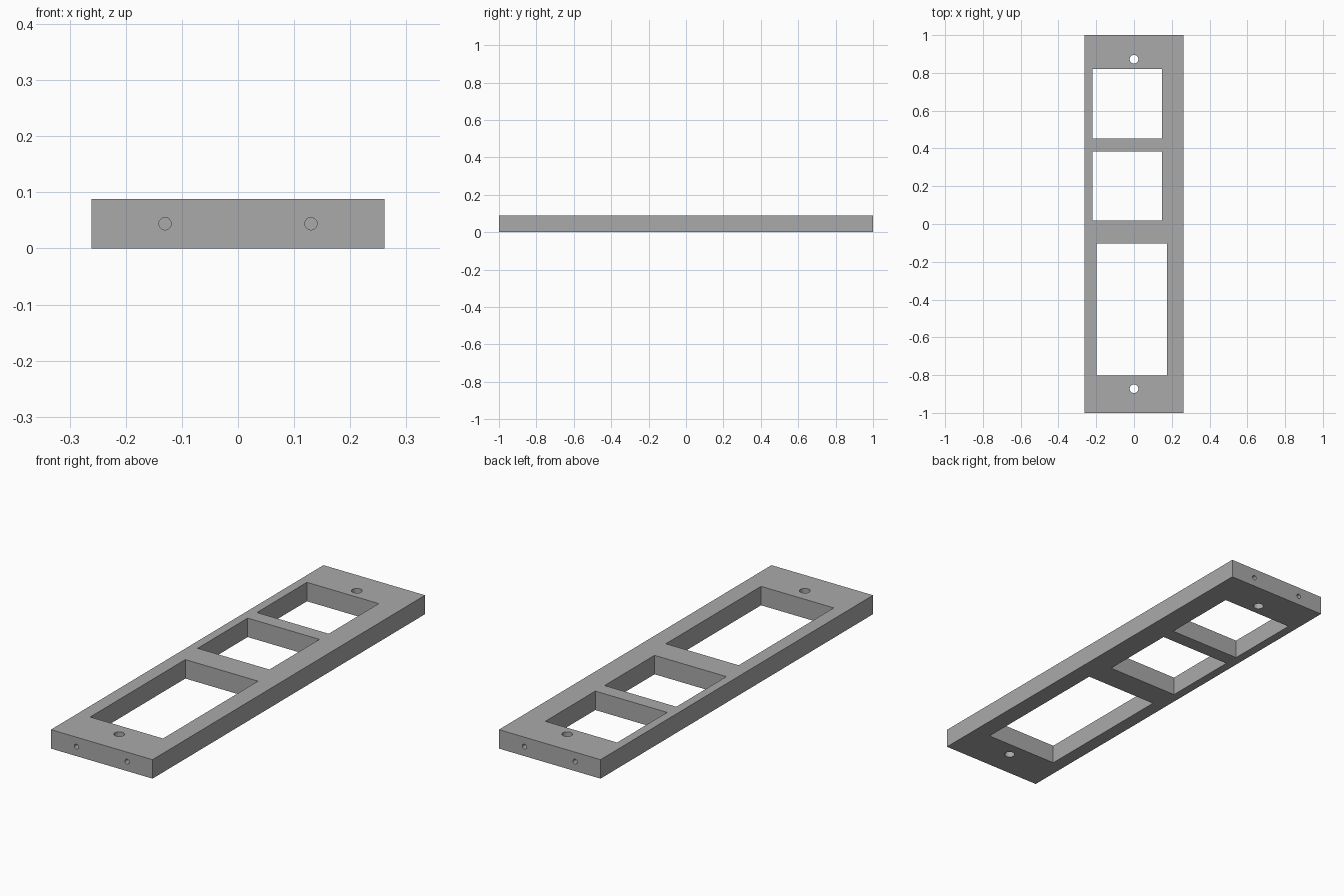
import bpy, bmesh, math
from mathutils import Matrix, Vector

if "Cube" in bpy.data.objects:
    bpy.data.objects.remove(bpy.data.objects["Cube"])

W, L, T = 0.522, 2.0, 0.088   # plate width, length, thickness

grey = bpy.data.materials.new("grey")
grey.diffuse_color = (0.4, 0.4, 0.4, 1)
grey.use_nodes = True
grey.node_tree.nodes["Principled BSDF"].inputs["Base Color"].default_value = grey.diffuse_color


def add_object(name, bm):
    mesh = bpy.data.meshes.new(name)
    bm.to_mesh(mesh)
    bm.free()
    mesh.materials.append(grey)
    obj = bpy.data.objects.new(name, mesh)
    bpy.context.collection.objects.link(obj)
    return obj


def box(bm, x0, x1, y0, y1, z0, z1):
    centre = Vector((x0 + x1, y0 + y1, z0 + z1)) / 2
    size = Matrix.Diagonal((x1 - x0, y1 - y0, z1 - z0, 1))
    bmesh.ops.create_cube(bm, size=1, matrix=Matrix.Translation(centre) @ size)


def rod(bm, centre, radius, length, turn=0.0):
    bmesh.ops.create_cone(bm, cap_ends=True, segments=24, radius1=radius,
                          radius2=radius, depth=length,
                          matrix=Matrix.Translation(centre) @ Matrix.Rotation(turn, 4, 'X'))


# Flat frame plate
bm = bmesh.new()
box(bm, -W / 2, W / 2, -L / 2, L / 2, 0, T)
plate = add_object("frame_plate", bm)

# Two square windows and one tall window
bm = bmesh.new()
for x0, x1, y0, y1 in ((-0.22, 0.149, 0.453, 0.82),
                       (-0.22, 0.149, 0.018, 0.385),
                       (-0.198, 0.176, -0.802, -0.104)):
    box(bm, x0, x1, y0, y1, -0.1, T + 0.1)

# Vertical mounting holes and blind screw holes in both ends
for end in (-1, 1):
    rod(bm, (0, end * 0.872, T / 2), 0.023, 0.4)
    for side in (-1, 1):
        rod(bm, (side * 0.13, end * L / 2, T / 2), 0.011, 0.2, math.pi / 2)
cutter = add_object("hole_cutter", bm)
cutter.hide_render = True

cut = plate.modifiers.new("holes", 'BOOLEAN')
cut.operation = 'DIFFERENCE'
cut.solver = 'EXACT'
cut.object = cutter

# Apply the cut and drop the helper
bpy.context.view_layer.objects.active = plate
plate.select_set(True)
bpy.ops.object.modifier_apply(modifier=cut.name)
bpy.data.objects.remove(cutter)
bpy.ops.object.shade_smooth_by_angle(angle=math.radians(30))
